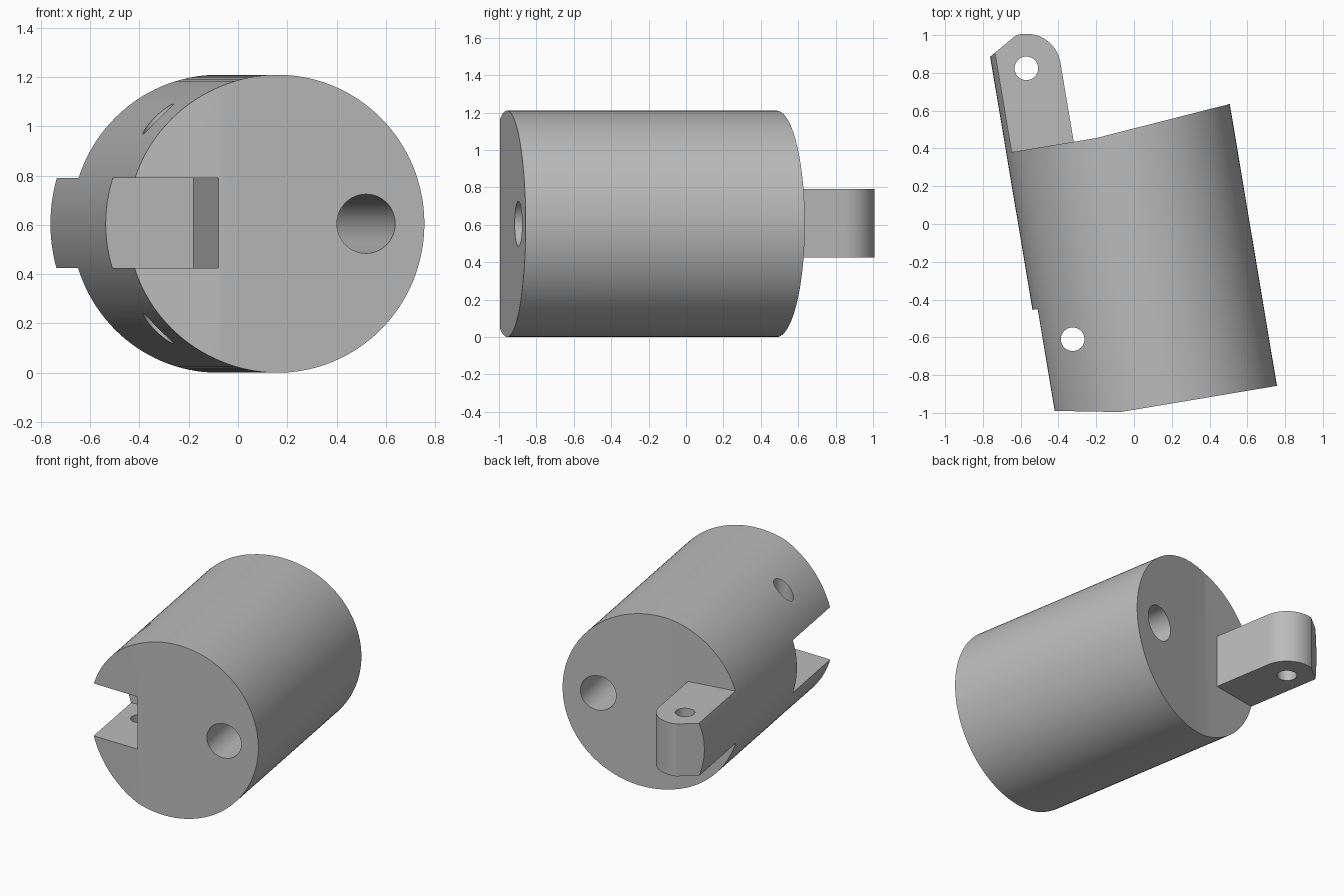
import bpy, bmesh, math
from mathutils import Matrix

old = bpy.data.objects.get("Cube")
if old:
    bpy.data.objects.remove(old, do_unlink=True)

R = 0.605            # barrel radius, also the axis height
TILT = math.radians(9.5)
TAB_U, TAB_V, TAB_R = -0.426, 0.907, 0.183   # tab tip centre and radius
INNER = -0.243       # inner side of tab and slot
LOW, HIGH = 0.425, 0.79


def make(name, bm):
    bmesh.ops.recalc_face_normals(bm, faces=bm.faces[:])
    mesh = bpy.data.meshes.new(name)
    bm.to_mesh(mesh)
    bm.free()
    ob = bpy.data.objects.new(name, mesh)
    bpy.context.collection.objects.link(ob)
    return ob


def cylinder(name, radius, length, centre, along_y, sides):
    bm = bmesh.new()
    turn = Matrix.Rotation(math.pi / 2, 4, 'X') if along_y else Matrix()
    bmesh.ops.create_cone(bm, cap_ends=True, segments=sides, radius1=radius, radius2=radius,
                          depth=length, matrix=Matrix.Translation(centre) @ turn)
    return make(name, bm)


def prism(name, outline, z0, z1):
    bm = bmesh.new()
    face = bm.faces.new([bm.verts.new((x, y, z0)) for x, y in outline])
    top = bmesh.ops.extrude_face_region(bm, geom=[face])["geom"]
    bmesh.ops.translate(bm, vec=(0, 0, z1 - z0),
                        verts=[v for v in top if isinstance(v, bmesh.types.BMVert)])
    return make(name, bm)


def box(name, x0, x1, y0, y1, z0, z1):
    return prism(name, [(x0, y0), (x1, y0), (x1, y1), (x0, y1)], z0, z1)


def cut(target, cutter, operation='DIFFERENCE'):
    cutter.hide_render = True
    mod = target.modifiers.new("cut", 'BOOLEAN')
    mod.operation, mod.solver, mod.object = operation, 'EXACT', cutter
    bpy.context.view_layer.update()
    deps = bpy.context.evaluated_depsgraph_get()
    mesh = bpy.data.meshes.new_from_object(target.evaluated_get(deps))
    target.modifiers.clear()
    target.data = mesh
    bpy.data.objects.remove(cutter, do_unlink=True)


# Barrel trimmed to the plan outline of angled ends and rounded tab
barrel = cylinder("hinged_barrel", R, 2.6, (0, 0, R), True, 128)
tip = [(TAB_U + TAB_R * math.cos(a), TAB_V + TAB_R * math.sin(a))
       for a in (math.radians(98 * i / 20) for i in range(21))]
outline = [(-0.7, -0.884), (-0.235, -0.97), (0.7, -0.97), (0.7, 0.551), (-0.12, 0.482),
           (INNER, 0.482)] + tip + [(-0.7, 0.944)]
cut(barrel, prism("plan_outline", outline, -0.2, 1.4), 'INTERSECT')

# Tab thinned from above and below
for z0, z1 in ((-0.2, LOW), (HIGH, 1.4)):
    cut(barrel, box("tab_relief", -0.8, -0.2, 0.482, 1.3, z0, z1))

# Receiving slot at the front
cut(barrel, box("slot", -0.8, INNER, -1.2, -0.36, LOW, HIGH))

# Pin holes through tab and jaws, and the long bore
for x, y in ((TAB_U, TAB_V), (-0.421, -0.548)):
    cut(barrel, cylinder("pin_hole", 0.0625, 2, (x, y, R), False, 48))
cut(barrel, cylinder("bore", 0.12, 3, (0.365, 0, R), True, 64))

# Grey finish
grey = bpy.data.materials.new("grey")
grey.use_nodes = True
colour = (0.5, 0.5, 0.5, 1)
grey.diffuse_color = colour
for node in grey.node_tree.nodes:
    if node.type == 'BSDF_PRINCIPLED':
        node.inputs["Base Color"].default_value = colour
barrel.data.materials.clear()
barrel.data.materials.append(grey)

barrel.rotation_euler.z = TILT
bpy.ops.object.select_all(action='DESELECT')
barrel.select_set(True)
bpy.context.view_layer.objects.active = barrel
bpy.ops.object.transform_apply(location=False, rotation=True, scale=False)
bpy.ops.object.shade_smooth_by_angle(angle=math.radians(20))
